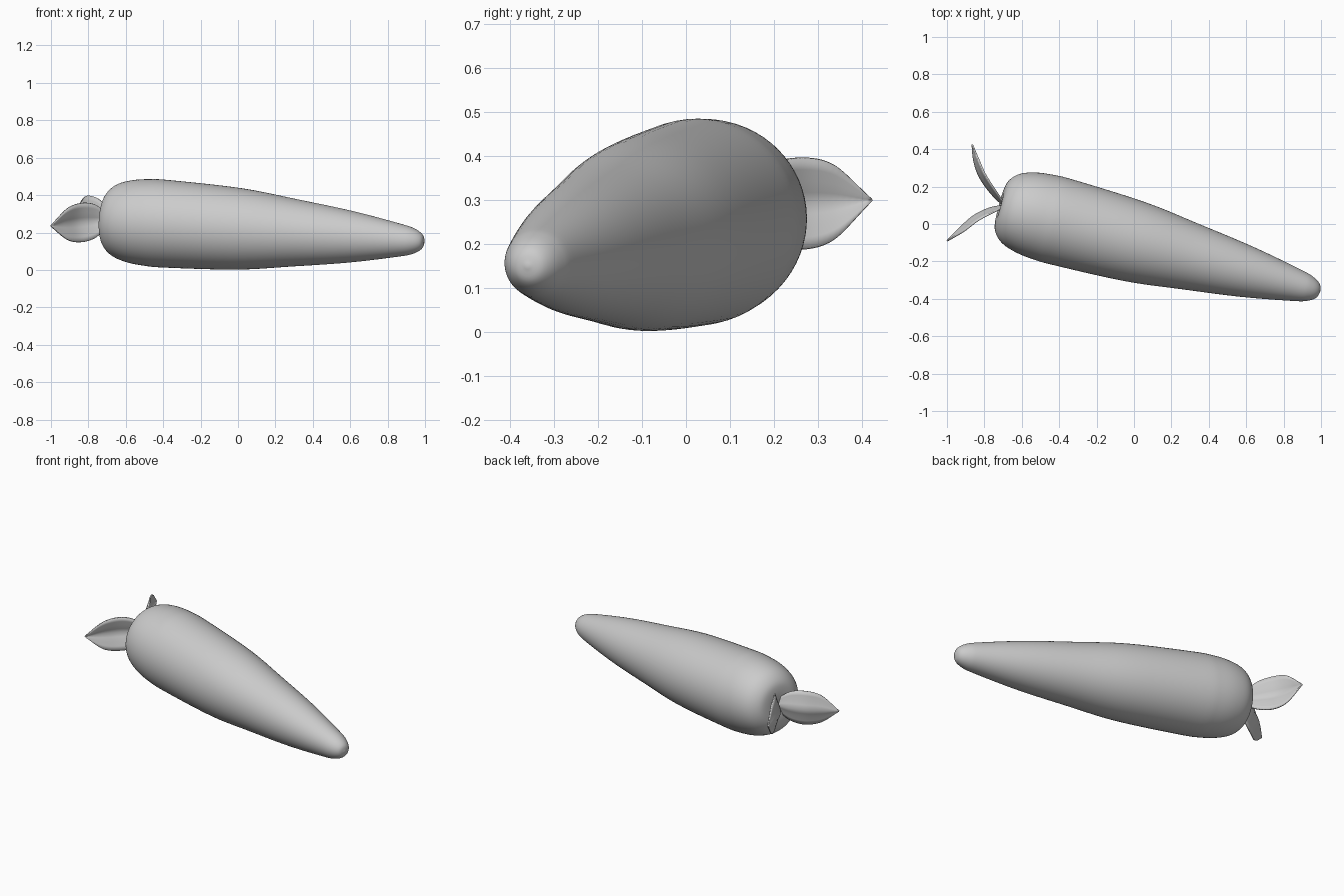
import bpy, bmesh, math
from mathutils import Vector

cube = bpy.data.objects.get("Cube")
if cube:
    bpy.data.objects.remove(cube, do_unlink=True)

grey = bpy.data.materials.new("plain_grey")
grey.use_nodes = True
colour = (0.6, 0.6, 0.6, 1)
grey.diffuse_color = colour
grey.node_tree.nodes["Principled BSDF"].inputs["Base Color"].default_value = colour


def smooth_path(points, steps):
    """Catmull-Rom samples through the points."""
    p = [Vector(q) for q in points]
    p = [2 * p[0] - p[1]] + p + [2 * p[-1] - p[-2]]
    out = []
    for a, b, c, d in zip(p, p[1:], p[2:], p[3:]):
        for i in range(steps):
            t = i / steps
            out.append(0.5 * (2 * b + (c - a) * t + (2 * a - 5 * b + 4 * c - d) * t ** 2
                              + (3 * b - a - 3 * c + d) * t ** 3))
    return out + [p[-2]]


def make_object(name, bm):
    bmesh.ops.recalc_face_normals(bm, faces=bm.faces)
    mesh = bpy.data.meshes.new(name)
    bm.to_mesh(mesh)
    bm.free()
    mesh.materials.append(grey)
    obj = bpy.data.objects.new(name, mesh)
    bpy.context.collection.objects.link(obj)
    for poly in mesh.polygons:
        poly.use_smooth = True
    return obj


# Root: a profile (radius, distance along the axis) spun round the axis
profile = [(0, 0, 0.008), (0.08, 0, 0), (0.14, 0, 0.012), (0.19, 0, 0.06),
           (0.219, 0, 0.14), (0.232, 0, 0.24), (0.234, 0, 0.36), (0.218, 0, 0.75),
           (0.18, 0, 1.06), (0.138, 0, 1.37), (0.088, 0, 1.64), (0.067, 0, 1.72),
           (0.038, 0, 1.765), (0, 0, 1.778)]
bm = bmesh.new()
verts = [bm.verts.new((max(v.x, 0), 0, v.z)) for v in smooth_path(profile, 5)]
edges = [bm.edges.new(pair) for pair in zip(verts, verts[1:])]
bmesh.ops.spin(bm, geom=verts + edges, cent=(0, 0, 0), axis=(0, 0, 1),
               angle=math.tau, steps=64, use_duplicate=False)
bmesh.ops.remove_doubles(bm, verts=bm.verts, dist=0.0005)
root = make_object("carrot_root", bm)
crown = Vector((-0.717, 0.1, 0.27))
axis = Vector((0.99, -0.36, 0.15)) - crown
root.rotation_mode = "QUATERNION"
root.rotation_quaternion = axis.to_track_quat("Z", "Y")
root.location = crown


# Leaves: upright blades along a curved rib, with the margins bent outward
def make_leaf(name, path, outward):
    rib = smooth_path(path, 6)
    widths = smooth_path([(0.03, 0, 0), (0.088, 0, 0), (0.104, 0, 0),
                          (0.083, 0, 0), (0.002, 0, 0)], 6)
    bm = bmesh.new()
    rows = []
    for i, (p, w) in enumerate(zip(rib, widths)):
        along = rib[min(i + 1, len(rib) - 1)] - rib[max(i - 1, 0)]
        side = along.cross(Vector((0, 0, 1))).normalized() * outward
        rows.append([bm.verts.new(p + Vector((0, 0, w.x * k / 4))
                                  + side * 0.32 * w.x * abs(k / 4) ** 0.8)
                     for k in range(-4, 5)])
    for r, s in zip(rows, rows[1:]):
        for k in range(8):
            bm.faces.new((r[k], r[k + 1], s[k + 1], s[k]))
    leaf = make_object(name, bm)
    thick = leaf.modifiers.new("thickness", "SOLIDIFY")
    thick.thickness = 0.008
    thick.offset = 0


make_leaf("front_leaf", [(-0.69, 0.1, 0.265), (-0.77, 0.085, 0.26), (-0.855, 0.045, 0.253),
                         (-0.93, -0.02, 0.245), (-1, -0.09, 0.235)], -1)
make_leaf("back_leaf", [(-0.69, 0.09, 0.285), (-0.765, 0.165, 0.29), (-0.825, 0.25, 0.292),
                        (-0.855, 0.335, 0.295), (-0.865, 0.424, 0.3)], 1)
